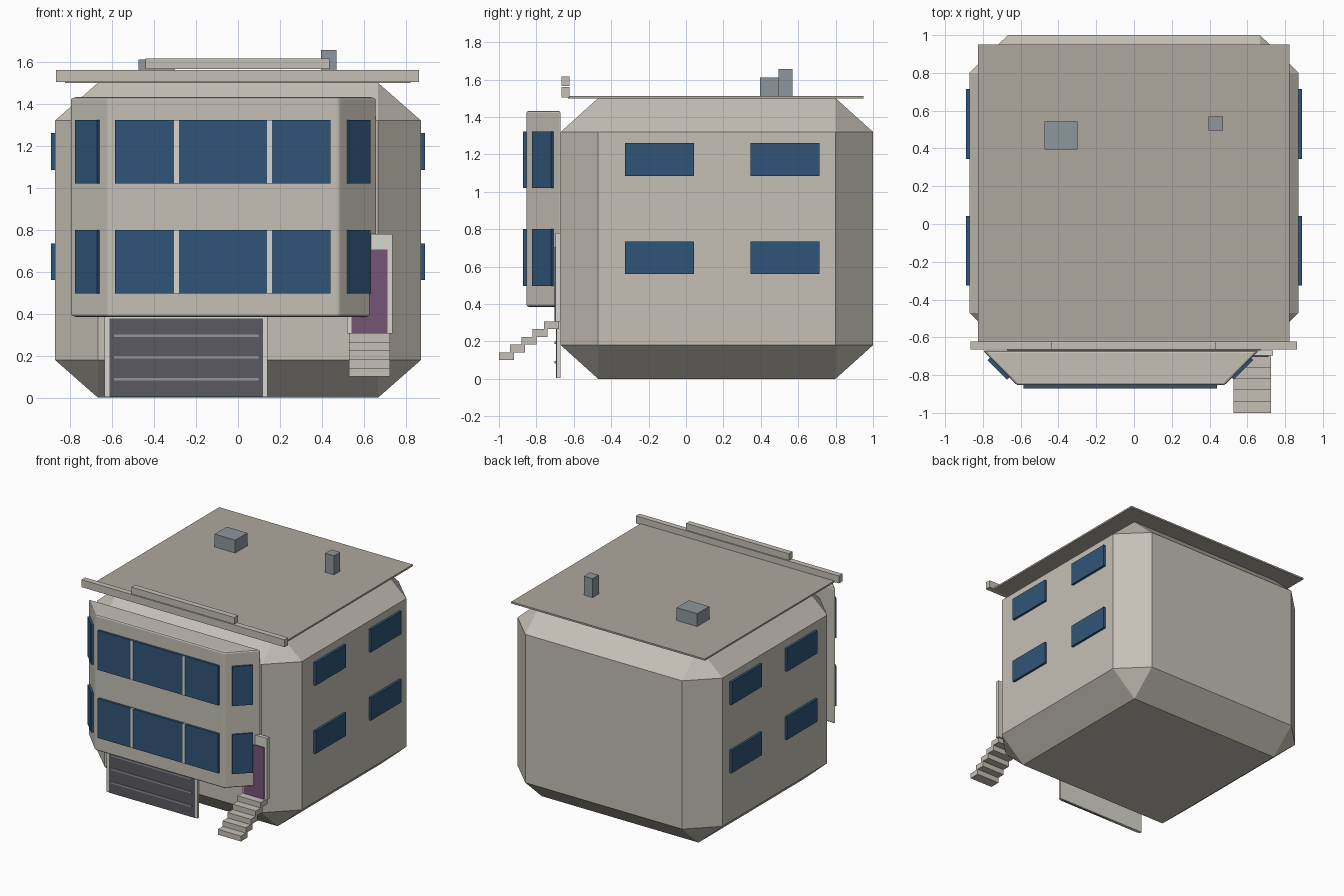
import bpy, bmesh
from math import pi

if "Cube" in bpy.data.objects:
    bpy.data.objects.remove(bpy.data.objects["Cube"])

def material(name, rgb):
    m = bpy.data.materials.new(name)
    m.diffuse_color = (*rgb, 1)
    m.use_nodes = True
    m.node_tree.nodes["Principled BSDF"].inputs["Base Color"].default_value = m.diffuse_color
    return m

WALL = material("wall", (0.56, 0.53, 0.47))
ROOF = material("roof", (0.42, 0.39, 0.34))
GLASS = material("glass", (0.03, 0.09, 0.19))
TRIM = material("trim", (0.68, 0.67, 0.62))
GARAGE = material("garage", (0.1, 0.1, 0.12))
BAR = material("garage_bar", (0.3, 0.3, 0.33))
DOOR = material("door", (0.18, 0.09, 0.18))
UNIT = material("roof_unit", (0.27, 0.31, 0.34))

def finish(bm, name, mat):
    bmesh.ops.recalc_face_normals(bm, faces=bm.faces)
    me = bpy.data.meshes.new(name)
    bm.to_mesh(me)
    bm.free()
    me.materials.append(mat)
    ob = bpy.data.objects.new(name, me)
    bpy.context.collection.objects.link(ob)
    return ob

def box(name, mat, x, y, z, turn=0):
    """Box from (min, max) ranges, turned about its own vertical axis."""
    bm = bmesh.new()
    bmesh.ops.create_cube(bm, size=1)
    for v in bm.verts:
        v.co.x *= x[1] - x[0]
        v.co.y *= y[1] - y[0]
        v.co.z *= z[1] - z[0]
    ob = finish(bm, name, mat)
    ob.location = (sum(x) / 2, sum(y) / 2, sum(z) / 2)
    ob.rotation_euler.z = turn
    return ob

# Main body: box with every edge chamfered
bm = bmesh.new()
cx, cy, cz = 0.165, 0.0, 0.75
hx, hy, hz = 0.872, 0.835, 0.75
bx, by, bz = 0.205, 0.2, 0.18
for sx in (-1, 1):
    for sy in (-1, 1):
        for sz in (-1, 1):
            for dx, dy, dz in ((0, by, bz), (bx, 0, bz), (bx, by, 0)):
                bm.verts.new((sx * (hx - dx), 0.165 + sy * (hy - dy), 0.75 + sz * (hz - dz)))
bmesh.ops.convex_hull(bm, input=bm.verts)
bmesh.ops.dissolve_limit(bm, angle_limit=0.01, verts=bm.verts, edges=bm.edges)
finish(bm, "main_body", WALL)

# Bay: extruded trapezoid with softened edges
bm = bmesh.new()
plan = [(-0.80, -0.67), (-0.62, -0.853), (0.48, -0.853), (0.66, -0.67)]
base = bm.faces.new([bm.verts.new((x, y, 0.385)) for x, y in plan])
top = bmesh.ops.extrude_face_region(bm, geom=[base])["geom"]
bmesh.ops.translate(bm, vec=(0, 0, 1.047), verts=[v for v in top if isinstance(v, bmesh.types.BMVert)])
bay = finish(bm, "front_bay", WALL)
bev = bay.modifiers.new("soft_edges", "BEVEL")
bev.width, bev.segments = 0.012, 2

# Bay windows on both floors
for floor, (z0, z1) in {"lower": (0.497, 0.80), "upper": (1.02, 1.323)}.items():
    z = (z0, z1)
    box(floor + "_bay_window", GLASS, (-0.585, 0.44), (-0.87, -0.85), z)
    for x in (-0.293, 0.149):
        box(floor + "_mullion", TRIM, (x - 0.012, x + 0.012), (-0.872, -0.85), z)
    for x, turn in ((0.573, pi / 4), (-0.717, -pi / 4)):
        box(floor + "_bay_side_window", GLASS, (x - 0.073, x + 0.073), (-0.775, -0.755), z, turn)

# Side windows, mirrored left and right
for s in (-1, 1):
    for y in ((-0.325, 0.043), (0.345, 0.715)):
        for z in ((0.56, 0.735), (1.085, 1.26)):
            box("side_window", GLASS, (s * 0.88 - 0.01, s * 0.88 + 0.01), y, z)

# Roof slab, parapet and roof units
box("roof_slab", ROOF, (-0.825, 0.822), (-0.63, 0.95), (1.498, 1.511))
box("parapet", WALL, (-0.866, 0.862), (-0.665, -0.622), (1.503, 1.56))
box("parapet_cap", WALL, (-0.44, 0.435), (-0.665, -0.622), (1.565, 1.617))
box("roof_unit_large", UNIT, (-0.475, -0.30), (0.395, 0.542), (1.505, 1.61))
box("roof_unit_small", UNIT, (0.395, 0.47), (0.495, 0.57), (1.505, 1.657))

# Garage with backing frame and bars
box("garage_frame", TRIM, (-0.635, 0.14), (-0.692, -0.672), (0.003, 0.39))
box("garage_door", GARAGE, (-0.612, 0.12), (-0.696, -0.68), (0.003, 0.377))
for z in (0.088, 0.192, 0.296):
    box("garage_bar", BAR, (-0.59, 0.097), (-0.702, -0.69), (z - 0.006, z + 0.006))

# Entrance door and stairs
box("door_frame", TRIM, (0.52, 0.735), (-0.697, -0.67), (0.305, 0.78))
box("door", DOOR, (0.54, 0.713), (-0.704, -0.68), (0.303, 0.705))
for i in range(5):
    y, z = -1.0 + 0.06 * i, 0.1 + 0.0415 * i
    box("stair_step", WALL, (0.528, 0.725), (y, y + 0.08), (z, z + 0.0415))
